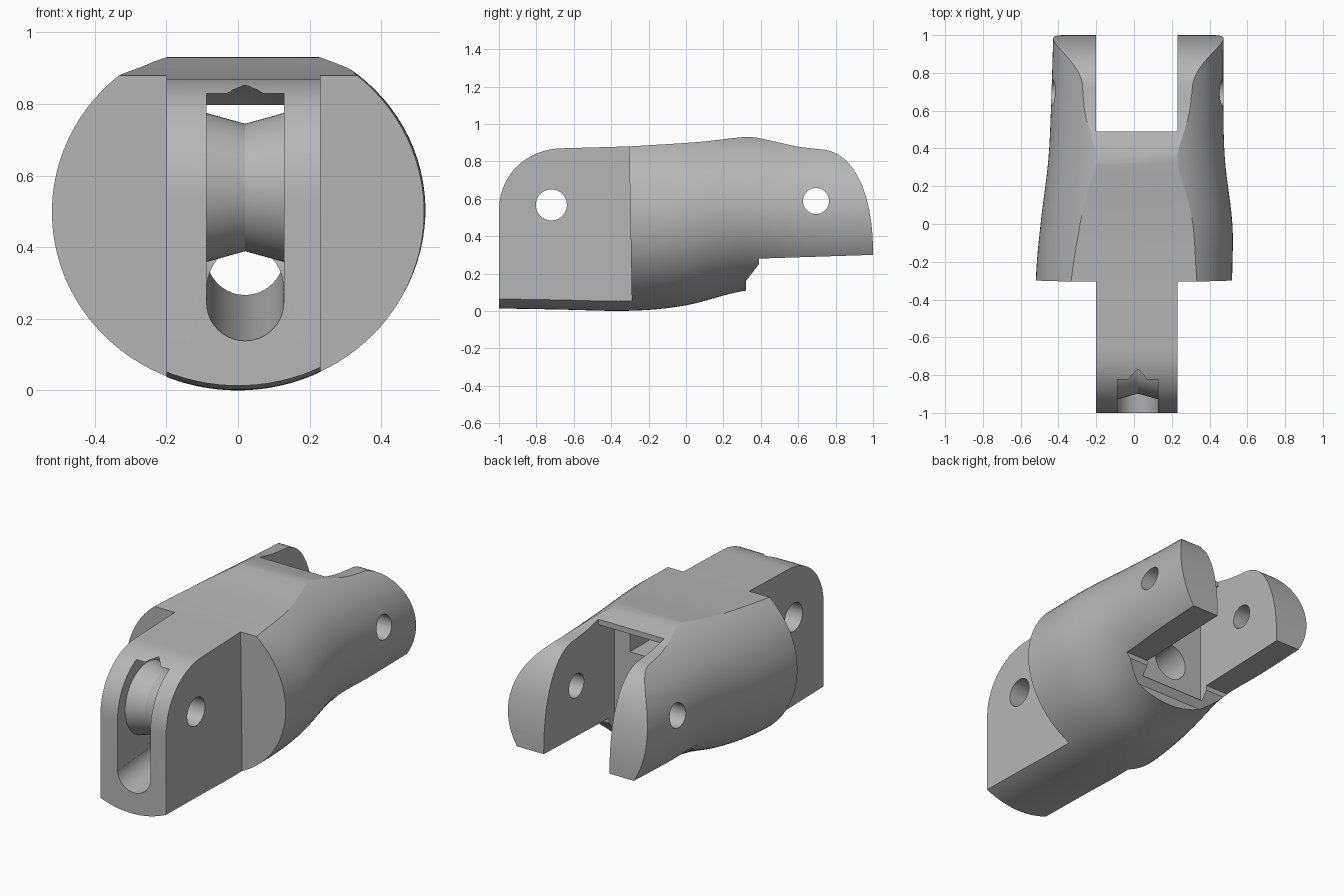
import bpy, bmesh, math
from mathutils import Vector, Matrix

old = bpy.data.objects.get("Cube")
if old:
    bpy.data.objects.remove(old, do_unlink=True)

grey = bpy.data.materials.new("plain grey")
grey.use_nodes = True
colour = (0.47, 0.47, 0.47, 1)
grey.diffuse_color = colour
grey.node_tree.nodes["Principled BSDF"].inputs["Base Color"].default_value = colour

LEFT, RIGHT = 0.23, -0.2          # side faces of the tongue and of the clevis gap
SLOT_L, SLOT_R = 0.128, -0.088    # side faces of the pulley slot
MID = (SLOT_L + SLOT_R) / 2
FRONT_PIN, REAR_PIN = (-0.72, 0.567), (0.695, 0.588)


def make(name, bm):
    bmesh.ops.recalc_face_normals(bm, faces=bm.faces)
    mesh = bpy.data.meshes.new(name)
    bm.to_mesh(mesh)
    bm.free()
    mesh.materials.append(grey)
    ob = bpy.data.objects.new(name, mesh)
    bpy.context.collection.objects.link(ob)
    return ob


def loft(name, rings, closed=False):
    """Skin a list of point rings; cap the ends unless closed."""
    bm = bmesh.new()
    rows = [[bm.verts.new(p) for p in ring] for ring in rings]
    pairs = list(zip(rows, rows[1:]))
    if closed:
        pairs.append((rows[-1], rows[0]))
    else:
        bm.faces.new(rows[0])
        bm.faces.new(rows[-1])
    n = len(rows[0])
    for a, b in pairs:
        for i in range(n):
            j = (i + 1) % n
            bm.faces.new((a[i], a[j], b[j], b[i]))
    return make(name, bm)


def prism(name, profile, x0, x1):
    """Side profile of (y, z) points pushed along x."""
    return loft(name, [[(x, y, z) for y, z in profile] for x in (x0, x1)])


def turned(name, outline, pin, closed=False, n=64):
    """Revolve (x, radius) points around a pin that runs along x."""
    angles = [2 * math.pi * i / n for i in range(n)]
    rings = [[(x, pin[0] + r * math.cos(a), pin[1] + r * math.sin(a)) for a in angles]
             for x, r in outline]
    return loft(name, rings, closed)


def arc(cy, cz, ry, rz, start, end, power=2.0, n=20):
    pts = []
    for i in range(n + 1):
        a = math.radians(start + (end - start) * i / n)
        c, s = math.cos(a), math.sin(a)
        pts.append((cy + ry * math.copysign(abs(c) ** (2 / power), c),
                    cz + rz * math.copysign(abs(s) ** (2 / power), s)))
    return pts


def spline(points, steps=6):
    """Smooth curve through the given tuples."""
    p = [Vector(q) for q in points]
    p = [p[0] * 2 - p[1]] + p + [p[-1] * 2 - p[-2]]
    out = []
    for a, b, c, d in zip(p, p[1:], p[2:], p[3:]):
        for k in range(steps):
            t = k / steps
            out.append(b + (c - a) * t / 2 + (a * 2 - b * 5 + c * 4 - d) * t * t / 2
                       + (b * 3 - a - c * 3 + d) * t ** 3 / 2)
    return out + [p[-2]]


def combine(target, tool, operation="DIFFERENCE"):
    mod = target.modifiers.new("cut", "BOOLEAN")
    mod.operation, mod.object, mod.solver = operation, tool, "EXACT"
    bpy.context.view_layer.update()
    graph = bpy.context.evaluated_depsgraph_get()
    mesh = bpy.data.meshes.new_from_object(target.evaluated_get(graph))
    target.modifiers.clear()
    target.data = mesh
    bpy.data.objects.remove(tool, do_unlink=True)


# Oval body: y, centre x, half width, centre z, half height
stations = [(-1.1, 0, 0.52, 0.51, 0.495), (-0.7, 0, 0.52, 0.505, 0.497),
            (-0.3, 0, 0.52, 0.498, 0.497), (0.0, 0.013, 0.508, 0.51, 0.48),
            (0.35, 0.014, 0.467, 0.545, 0.432), (0.7, 0.018, 0.455, 0.53, 0.435),
            (1.1, 0.025, 0.45, 0.53, 0.43)]
oval = [2 * math.pi * (i + 0.5) / 96 for i in range(96)]
body = loft("finger_link", [[(cx + rx * math.cos(a), y, cz + rz * math.sin(a)) for a in oval]
                            for y, cx, rx, cz, rz in spline(stations)])

# Side outline trims the rounded nose, sloped back, rounded arms and stepped belly
crown = spline([(-0.3, 0.88), (0.05, 0.902), (0.26, 0.925), (0.35, 0.93),
                (0.47, 0.907), (0.59, 0.88), (0.69, 0.867)], 4)
outline = [(-1, -0.1)] + arc(-0.65, 0.53, 0.35, 0.34, 180, 90, 2.1)
outline += [tuple(q) for q in [(v[0], v[1]) for v in crown]]
outline += arc(0.7, 0.3, 0.3, 0.565, 88, 0, 2.25)
outline += [(0.39, 0.28), (0.39, 0.25), (0.32, 0.16), (0.32, 0.1), (0.32, -0.1)]
combine(body, prism("outline", outline, -0.8, 0.8), "INTERSECT")

# Shoulders cut away either side of the tongue
shoulder = [(-1.2, -0.2), (-0.285, -0.2), (-0.31, 1.2), (-1.2, 1.2)]
combine(body, prism("shoulder_left", shoulder, LEFT, 0.9))
combine(body, prism("shoulder_right", shoulder, -0.9, RIGHT))

# Gap between the rear arms, running a little way under the top lip
gap = [(0.34, 0.2), (0.34, 0.87), (0.49, 0.87), (0.49, 1.2), (1.2, 1.2), (1.2, -0.2), (0.4, -0.2),
       (0.4, 0.2)]
combine(body, prism("arm_gap", gap, RIGHT, LEFT))

# Pulley slot: round pocket, open nose, upper and lower cord tunnels
combine(body, turned("pocket", [(SLOT_R, 0.275), (MID, 0.29), (SLOT_L, 0.275)], FRONT_PIN))
nose = [(-1.2, 0.23), (-0.72, 0.26), (-0.72, 0.83), (-1.2, 0.83)]
combine(body, prism("nose_slot", nose, SLOT_R, SLOT_L))
upper = [(-0.73, 0.68), (0.42, 0.68), (0.42, 0.797), (-0.73, 0.797)]
combine(body, prism("upper_tunnel", upper, SLOT_R, SLOT_L))
half = (SLOT_L - SLOT_R) / 2
round_floor = [2 * math.pi * i / 40 for i in range(40)]
combine(body, loft("lower_tunnel", [[(MID + half * math.cos(a), y, z + half * math.sin(a))
                                     for a in round_floor]
                                    for y, z in ((-1.1, 0.237), (0.45, 0.385))]))

# Waisted pulley joined to the slot walls
waist = [(SLOT_R - 0.02, 0.214), (SLOT_R, 0.208), (MID, 0.178), (SLOT_L, 0.208), (SLOT_L + 0.02, 0.214)]
combine(body, turned("pulley", waist, FRONT_PIN), "UNION")

# Pin holes
for pin, radius in ((FRONT_PIN, 0.083), (REAR_PIN, 0.07)):
    combine(body, turned("pin_hole", [(-0.9, radius), (0.9, radius)], pin, n=48))

bpy.ops.object.select_all(action="DESELECT")
body.select_set(True)
bpy.context.view_layer.objects.active = body
bpy.ops.object.shade_smooth_by_angle(angle=math.radians(25))
